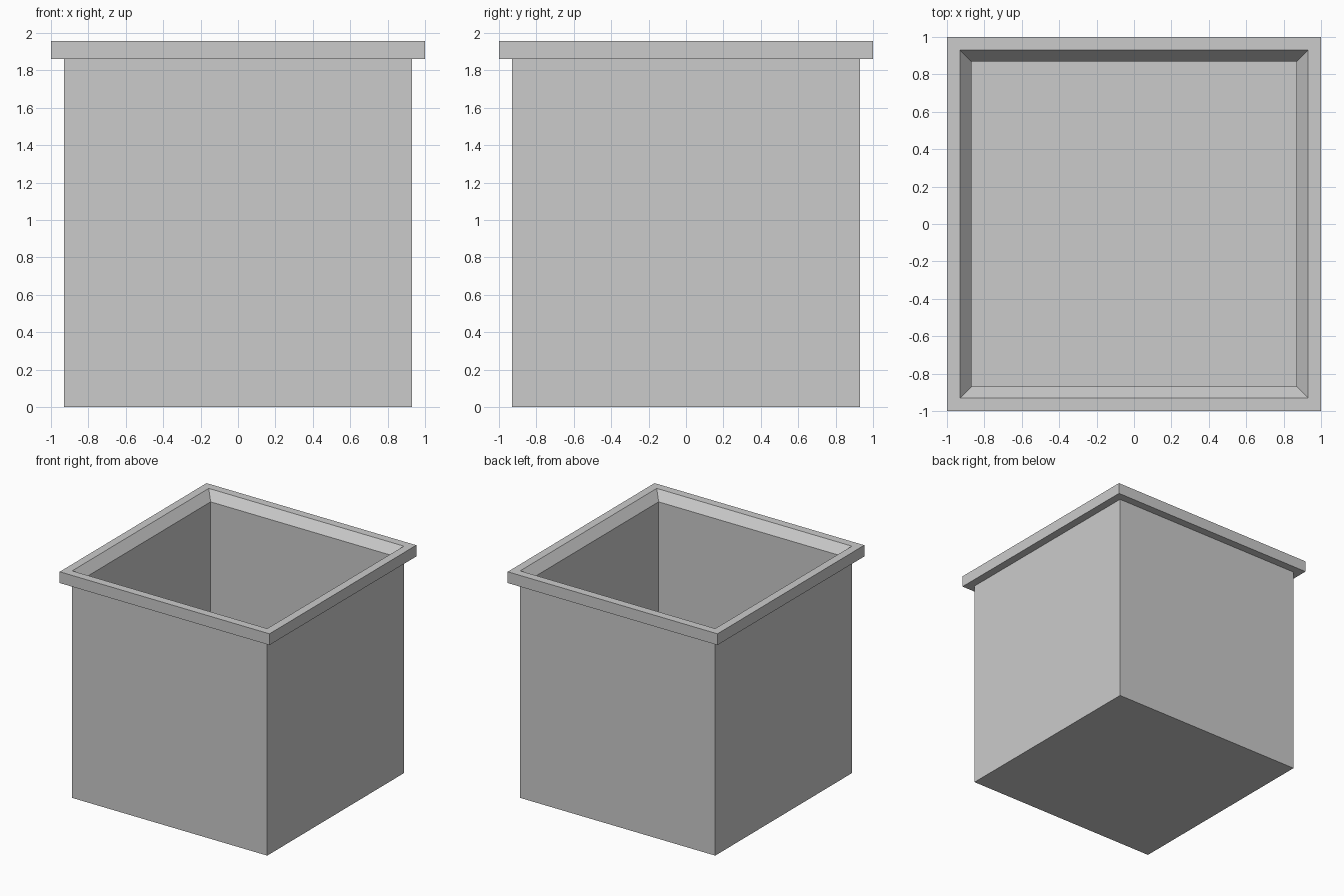
import bpy, bmesh

if "Cube" in bpy.data.objects:
    bpy.data.objects.remove(bpy.data.objects["Cube"])

# Square cross-section profile: (half width, height), outside bottom -> rim -> inside floor
profile = [
    (0.93, 0.0), (0.93, 1.86),      # outer wall
    (1.0, 1.86), (1.0, 1.957),      # overhanging rim
    (0.93, 1.957), (0.87, 1.88),    # sloped inner lip
    (0.87, 0.06),                   # inner wall down to floor
]

bm = bmesh.new()
rings = [[bm.verts.new((sx * w, sy * w, z))
          for sx, sy in ((-1, -1), (1, -1), (1, 1), (-1, 1))]
         for w, z in profile]

# Walls between neighbouring rings
for a, b in zip(rings, rings[1:]):
    for i in range(4):
        j = (i + 1) % 4
        bm.faces.new((a[i], a[j], b[j], b[i]))

# Underside and inner floor
bm.faces.new(rings[0][::-1])
bm.faces.new(rings[-1])
bmesh.ops.recalc_face_normals(bm, faces=bm.faces)

mesh = bpy.data.meshes.new("square_planter")
bm.to_mesh(mesh)
bm.free()
bpy.context.collection.objects.link(bpy.data.objects.new("square_planter", mesh))
